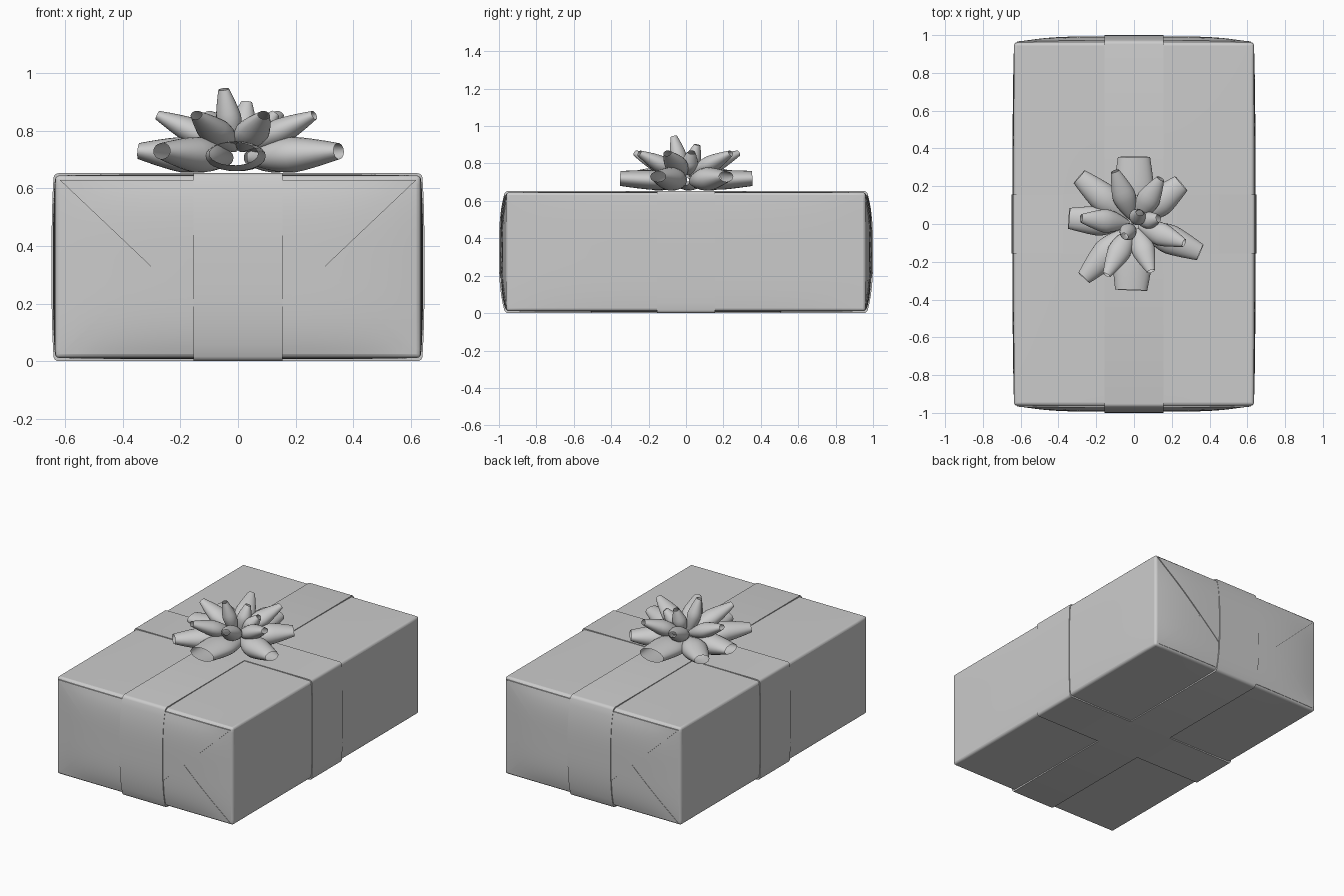
import bpy, bmesh, math
from mathutils import Vector

if "Cube" in bpy.data.objects:
    bpy.data.objects.remove(bpy.data.objects["Cube"])

HX, HY, HZ, CZ = 0.635, 0.96, 0.317, 0.328   # box half sizes and centre height


def finish(name, bm, angle=35):
    bmesh.ops.recalc_face_normals(bm, faces=bm.faces)
    me = bpy.data.meshes.new(name)
    bm.to_mesh(me)
    bm.free()
    ob = bpy.data.objects.new(name, me)
    bpy.context.collection.objects.link(ob)
    bpy.ops.object.select_all(action='DESELECT')
    ob.select_set(True)
    bpy.context.view_layer.objects.active = ob
    bpy.ops.object.shade_smooth_by_angle(angle=math.radians(angle))
    return ob


def puff(a, b):
    return max(0, 1 - a ** 4) * max(0, 1 - b ** 4)


def end_y(x, z):
    return HY + 0.028 * puff(x / HX, (z - CZ) / HZ)


# Wrapped box with softly bulging faces
bm = bmesh.new()
bmesh.ops.create_cube(bm, size=2)
bmesh.ops.subdivide_edges(bm, edges=bm.edges[:], cuts=19, use_grid_fill=True)
for v in bm.verts:
    u, s, w = v.co
    v.co = (u * (HX + 0.008 * puff(s, w)),
            s * (HY + 0.028 * puff(u, w)),
            CZ + w * (HZ + 0.004 * puff(u, s)))
box = finish("wrapped_box", bm)
bev = box.modifiers.new("soft_edges", 'BEVEL')
bev.width, bev.segments, bev.limit_method = 0.014, 3, 'ANGLE'
bev.angle_limit = math.radians(50)


# Folded paper flaps on both ends
def flap(name, sign, z0, z1, w0, w1, lift):
    bm = bmesh.new()
    nx, nz, rows = 24, 16, []
    for j in range(nz + 1):
        t = j / nz
        z, w = z0 + (z1 - z0) * t, w0 + (w1 - w0) * t
        row = []
        for i in range(nx + 1):
            x = w * (2 * i / nx - 1)
            row.append([bm.verts.new((x, sign * (end_y(x, z) + d), z)) for d in (-0.004, lift)])
        rows.append(row)
    for j in range(nz):
        for i in range(nx):
            for k in (0, 1):
                bm.faces.new((rows[j][i][k], rows[j][i + 1][k], rows[j + 1][i + 1][k], rows[j + 1][i][k]))
    rim = rows[0] + [r[-1] for r in rows[1:]] + rows[-1][-2::-1] + [r[0] for r in rows[-2:0:-1]]
    for a, b in zip(rim, rim[1:] + rim[:1]):
        bm.faces.new((a[0], b[0], b[1], a[1]))
    finish(name, bm)


for side, sign in (("front", -1), ("back", 1)):
    flap(side + "_lower_flap", sign, 0.025, 0.33, 0.615, 0.30, 0.002)
    flap(side + "_upper_flap", sign, 0.63, 0.08, 0.62, 0.04, 0.006)


# Ribbon bands: a bulged rounded rectangle swept across the band width
def band(name, half, bulge, along_y):
    top, bottom, r, pts = 0.653, 0.0, 0.016, []
    h, c = (top - bottom) / 2, (top + bottom) / 2
    corners = [(1, -1, -90), (1, 1, 0), (-1, 1, 90), (-1, -1, 180)]
    for sx, sz, a0 in corners:
        for k in range(5):
            a = math.radians(a0 + k * 22.5)
            pts.append((sx * (half - r) + r * math.cos(a), c + sz * (h - r) + r * math.sin(a)))
        if sz * sx < 0:                       # points up or down the bulging end
            for k in range(1, 16):
                z = (h - r) * (2 * k / 16 - 1)
                pts.append((sx * half, c + sx * z))
    pts = [(p + math.copysign(bulge * max(0, 1 - abs((z - c) / h) ** 3), p), z) for p, z in pts]
    bm = bmesh.new()
    loops = []
    for w in (-0.155, 0.155):
        for d in (0, 0.012):
            loops.append([bm.verts.new((w, p - math.copysign(d, p), c + (z - c) * (1 - d / h)) if along_y
                          else (p - math.copysign(d, p), w, c + (z - c) * (1 - d / h))) for p, z in pts])
    n = len(pts)
    for a, b in ((0, 2), (2, 3), (3, 1), (1, 0)):
        for i in range(n):
            j = (i + 1) % n
            bm.faces.new((loops[a][i], loops[a][j], loops[b][j], loops[b][i]))
    finish(name, bm)


band("long_ribbon", 0.967, 0.033, True)
band("cross_ribbon", 0.640, 0.008, False)


# Bow: hollow ribbon curls, widening from the centre then narrowing to an open tip
def curl(name, base, tip, start, mid, end):
    base, tip = Vector(base), Vector(tip)
    d = tip - base
    side = d.cross(Vector((0, 0, 1))).normalized()
    up = side.cross(d).normalized()
    bm = bmesh.new()
    n, m, peak, prev = 24, 10, 0.5, None
    for j in range(m + 1):
        t = j / m
        if t < peak:
            k = math.sin(t / peak * math.pi / 2)
            w, h = [a + (b - a) * k for a, b in zip(start, mid)]
        else:
            k = ((t - peak) / (1 - peak)) ** 1.25
            w, h = [a + (b - a) * k for a, b in zip(mid, end)]
        ring = []
        for i in range(n):
            a = math.tau * i / n
            p = base + d * t + side * w * math.cos(a) + up * h * math.sin(a)
            ring.append(bm.verts.new(p))
        if prev:
            for i in range(n):
                bm.faces.new((prev[i], prev[(i + 1) % n], ring[(i + 1) % n], ring[i]))
        prev = ring
    finish(name, bm, 60)


# Lower tier: tip x, y and half width of the open end
lower = [(0.35, -0.15, 0.045), (0.25, 0.215, 0.05), (0.0, 0.355, 0.085), (-0.29, 0.25, 0.045),
         (-0.345, 0.03, 0.055), (-0.265, -0.285, 0.04), (-0.015, -0.35, 0.085)]
for i, (x, y, w) in enumerate(lower):
    wide = w > 0.08
    q = Vector((x, y)).normalized() * 0.04
    curl(f"bow_lower_loop_{i}", (q.x, q.y, 0.705), (x, y, 0.72 if wide else 0.73),
         (0.07, 0.035) if wide else (0.015, 0.02),
         (0.105, 0.052) if wide else (0.078, 0.062), (w, 0.04 if wide else 0.028))

# Middle tier, tilted upward
middle = [(-0.28, 0.03), (-0.1, 0.28), (0.14, 0.24), (0.265, -0.1), (0.09, -0.25), (-0.145, -0.27)]
for i, (x, y) in enumerate(middle):
    q = Vector((x, y)).normalized() * 0.03
    curl(f"bow_middle_loop_{i}", (q.x, q.y, 0.74), (x, y, 0.855),
         (0.015, 0.015), (0.062, 0.046), (0.022, 0.016))

# Top tier, nearly upright
for i, (x, y, z) in enumerate([(-0.05, -0.065, 0.945), (0.03, 0.06, 0.90), (0.13, 0.03, 0.86)]):
    curl(f"bow_top_loop_{i}", (x * 0.3, y * 0.3, 0.75), (x, y, z),
         (0.02, 0.02), (0.045, 0.042), (0.02, 0.016))
